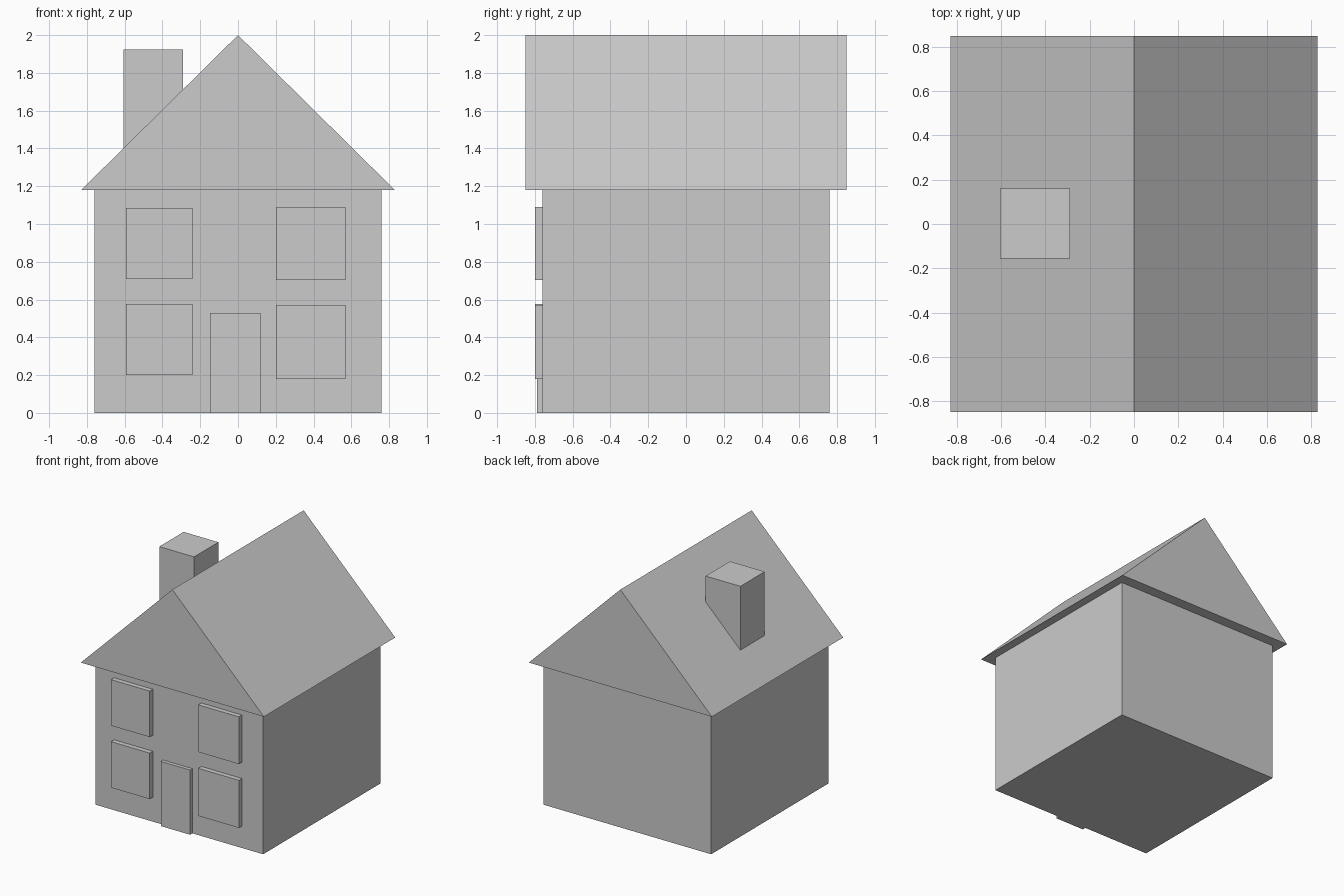
import bpy
import bmesh
from mathutils import Matrix, Vector

if "Cube" in bpy.data.objects:
    bpy.data.objects.remove(bpy.data.objects["Cube"])


def finish(name, bm):
    bmesh.ops.recalc_face_normals(bm, faces=bm.faces)
    mesh = bpy.data.meshes.new(name)
    bm.to_mesh(mesh)
    bm.free()
    obj = bpy.data.objects.new(name, mesh)
    bpy.context.collection.objects.link(obj)
    return obj


def box(name, x0, x1, y0, y1, z0, z1):
    lo, hi = Vector((x0, y0, z0)), Vector((x1, y1, z1))
    bm = bmesh.new()
    matrix = Matrix.Translation((lo + hi) / 2) @ Matrix.Diagonal((*(hi - lo), 1))
    bmesh.ops.create_cube(bm, size=1, matrix=matrix)
    return finish(name, bm)


def prism(name, profile, y0, y1):
    # Extrude an x-z profile along y
    bm = bmesh.new()
    face = bm.faces.new([bm.verts.new((x, y0, z)) for x, z in profile])
    ext = bmesh.ops.extrude_face_region(bm, geom=[face], use_keep_orig=True)
    verts = [v for v in ext["geom"] if isinstance(v, bmesh.types.BMVert)]
    bmesh.ops.translate(bm, verts=verts, vec=(0, y1 - y0, 0))
    return finish(name, bm)


# House body
FRONT = -0.76
box("walls", -0.76, 0.76, FRONT, 0.76, 0, 1.18)

# Gable roof with overhang
prism("roof", [(-0.83, 1.18), (0.83, 1.18), (0, 2.0)], -0.85, 0.85)

# Chimney sunk into the left slope
box("chimney", -0.605, -0.29, -0.155, 0.16, 1.3, 1.925)

# Front door
box("door", -0.147, 0.118, -0.79, FRONT + 0.01, 0, 0.53)

# Front windows: name, x range, z range
windows = [
    ("window_upper_left", -0.592, -0.24, 0.708, 1.085),
    ("window_lower_left", -0.592, -0.24, 0.20, 0.577),
    ("window_upper_right", 0.20, 0.568, 0.703, 1.09),
    ("window_lower_right", 0.20, 0.568, 0.18, 0.57),
]
for name, x0, x1, z0, z1 in windows:
    box(name, x0, x1, -0.80, FRONT + 0.01, z0, z1)
